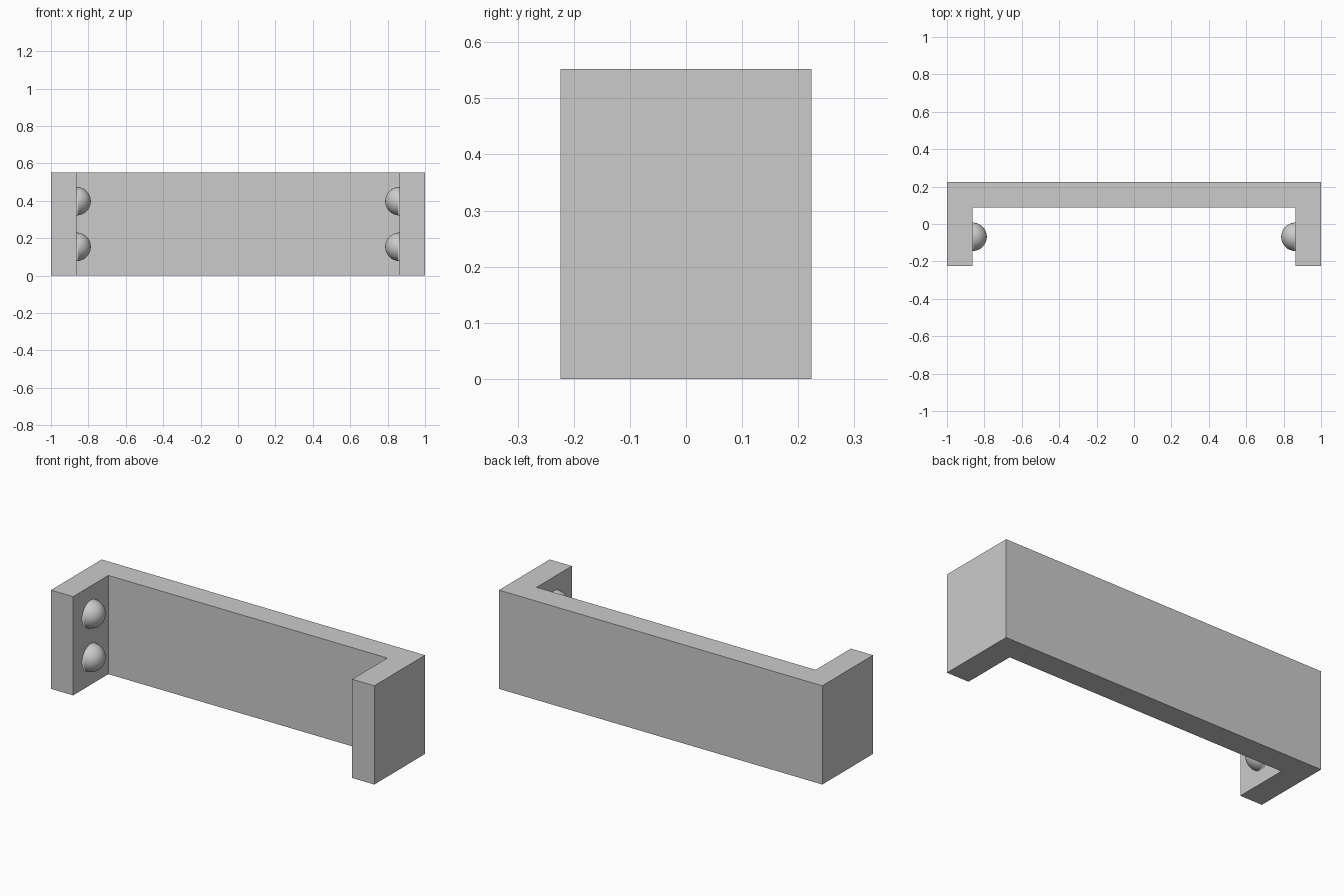
import bpy, bmesh
from math import pi
from mathutils import Matrix, Vector

cube = bpy.data.objects.get("Cube")
if cube:
    bpy.data.objects.remove(cube, do_unlink=True)

HEIGHT = 0.552
HALF_DEPTH = 0.224
WALL = 0.137
INNER_X = 1 - WALL
INNER_Y = HALF_DEPTH - WALL
DOME_RADIUS = 0.076

grey = bpy.data.materials.new("light_grey")
grey.use_nodes = True
grey.diffuse_color = (0.6, 0.6, 0.6, 1)
grey.node_tree.nodes["Principled BSDF"].inputs["Base Color"].default_value = (0.6, 0.6, 0.6, 1)


def add_object(name, bm):
    bmesh.ops.recalc_face_normals(bm, faces=bm.faces)
    mesh = bpy.data.meshes.new(name)
    bm.to_mesh(mesh)
    bm.free()
    mesh.materials.append(grey)
    obj = bpy.data.objects.new(name, mesh)
    bpy.context.collection.objects.link(obj)
    return obj


# Bracket: U-shaped plan extruded upwards
half = [(1, HALF_DEPTH), (1, -HALF_DEPTH), (INNER_X, -HALF_DEPTH), (INNER_X, INNER_Y)]
outline = half + [(-x, y) for x, y in reversed(half)]
bm = bmesh.new()
base = bm.faces.new([bm.verts.new((x, y, 0)) for x, y in outline])
top = bmesh.ops.extrude_face_region(bm, geom=[base], use_keep_orig=True)["geom"]
bmesh.ops.translate(bm, vec=(0, 0, HEIGHT),
                    verts=[v for v in top if isinstance(v, bmesh.types.BMVert)])
add_object("bracket", bm)


# Domes: hemispheres on the inner face of each arm
def add_dome(name, side, z):
    bm = bmesh.new()
    bmesh.ops.create_uvsphere(bm, u_segments=48, v_segments=24, radius=DOME_RADIUS)
    bmesh.ops.bisect_plane(bm, geom=bm.verts[:] + bm.edges[:] + bm.faces[:],
                           plane_co=(0, 0, 0), plane_no=(0, 0, 1), clear_inner=True)
    bm.transform(Matrix.Rotation(-side * pi / 2, 4, "Y"))
    for face in bm.faces:
        face.smooth = True
    dome = add_object(name, bm)
    dome.location = Vector((side * INNER_X, (INNER_Y - HALF_DEPTH) / 2, z))


for side, side_name in ((1, "left"), (-1, "right")):
    for offset, level in ((-0.122, "lower"), (0.122, "upper")):
        add_dome(f"{side_name}_{level}_dome", side, HEIGHT / 2 + offset)
